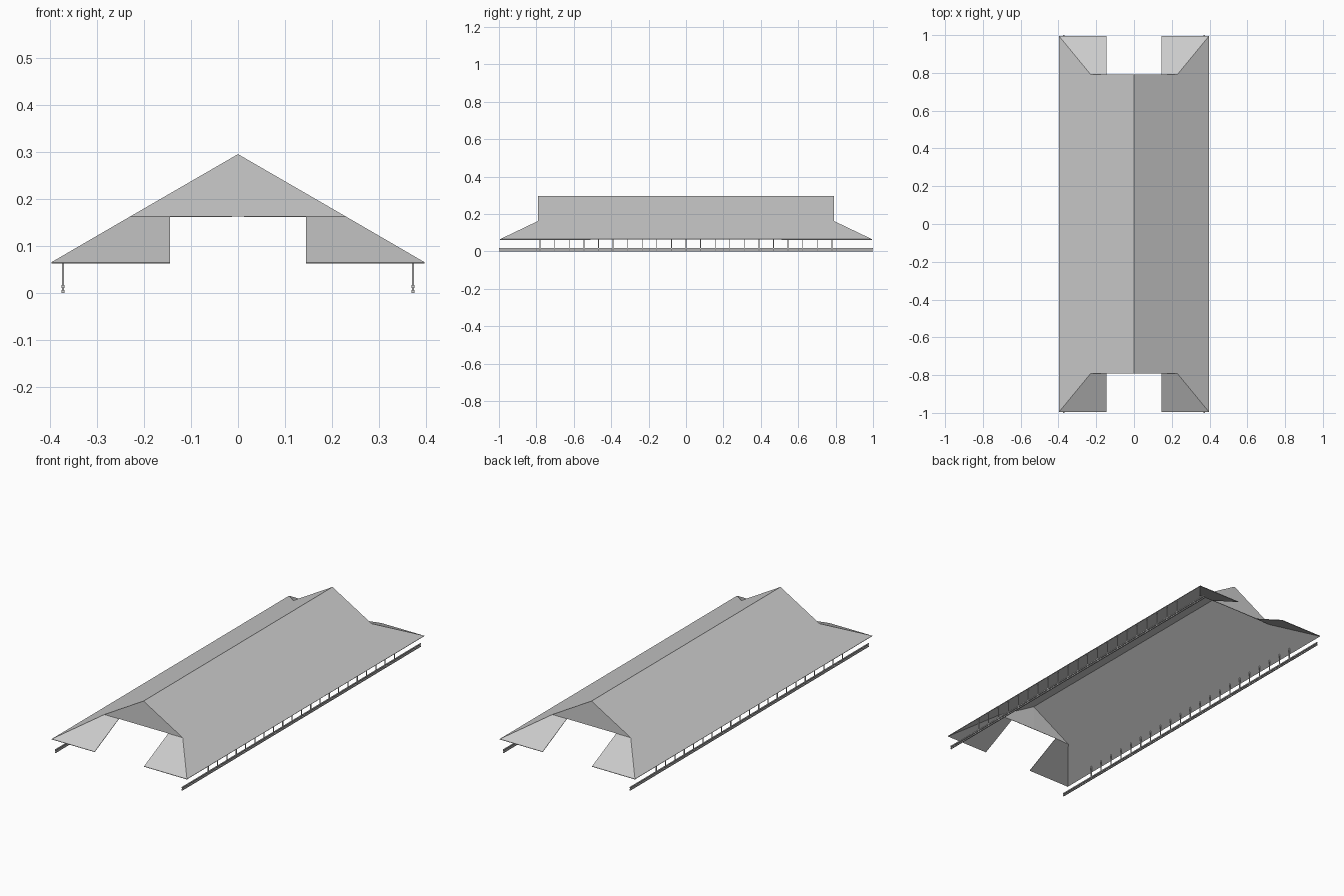
import bpy, bmesh

if "Cube" in bpy.data.objects:
    bpy.data.objects.remove(bpy.data.objects["Cube"])

RIDGE_Z, KNEE_Z, EAVE_Z = 0.295, 0.162, 0.065
GABLE_Y, EAVE_Y = 0.792, 0.995
KNEE_X, EAVE_X, GAP_X = 0.23, 0.397, 0.145
POST_X = 0.372


def new_object(name, bm):
    mesh = bpy.data.meshes.new(name)
    bm.to_mesh(mesh)
    bm.free()
    obj = bpy.data.objects.new(name, mesh)
    bpy.context.collection.objects.link(obj)
    return obj


def mirror(obj, use_y):
    mod = obj.modifiers.new("mirror", "MIRROR")
    mod.use_axis = (True, use_y, False)


def add_box(bm, low, high):
    verts = bmesh.ops.create_cube(bm, size=1)["verts"]
    for v in verts:
        for i in range(3):
            v.co[i] = low[i] if v.co[i] < 0 else high[i]


# Roof shell: one quarter (slope, gable, end skirt), mirrored both ways
bm = bmesh.new()
ridge_mid = bm.verts.new((0, 0, RIDGE_Z))
ridge_end = bm.verts.new((0, -GABLE_Y, RIDGE_Z))
knee = bm.verts.new((KNEE_X, -GABLE_Y, KNEE_Z))
corner = bm.verts.new((EAVE_X, -EAVE_Y, EAVE_Z))
eave_mid = bm.verts.new((EAVE_X, 0, EAVE_Z))
gable_base = bm.verts.new((0, -GABLE_Y, KNEE_Z))
skirt_top = bm.verts.new((GAP_X, -GABLE_Y, KNEE_Z))
skirt_low = bm.verts.new((GAP_X, -EAVE_Y, EAVE_Z))
bm.faces.new((ridge_mid, ridge_end, knee, corner, eave_mid))
bm.faces.new((ridge_end, gable_base, skirt_top, knee))
bm.faces.new((knee, skirt_top, skirt_low, corner))
roof = new_object("roof", bm)
mirror(roof, True)
shell = roof.modifiers.new("thickness", "SOLIDIFY")
shell.thickness = 0.003
shell.offset = -1

# Evenly spaced slim posts under both eaves
bm = bmesh.new()
for i in range(21):
    y = (i - 10) * 0.078
    add_box(bm, (POST_X - 0.002, y - 0.002, 0), (POST_X + 0.002, y + 0.002, 0.077))
mirror(new_object("posts", bm), False)

# Two long rails along each row of posts
bm = bmesh.new()
for z0, z1 in ((0, 0.006), (0.011, 0.017)):
    add_box(bm, (POST_X - 0.003, -1, z0), (POST_X + 0.003, 1, z1))
mirror(new_object("rails", bm), False)
